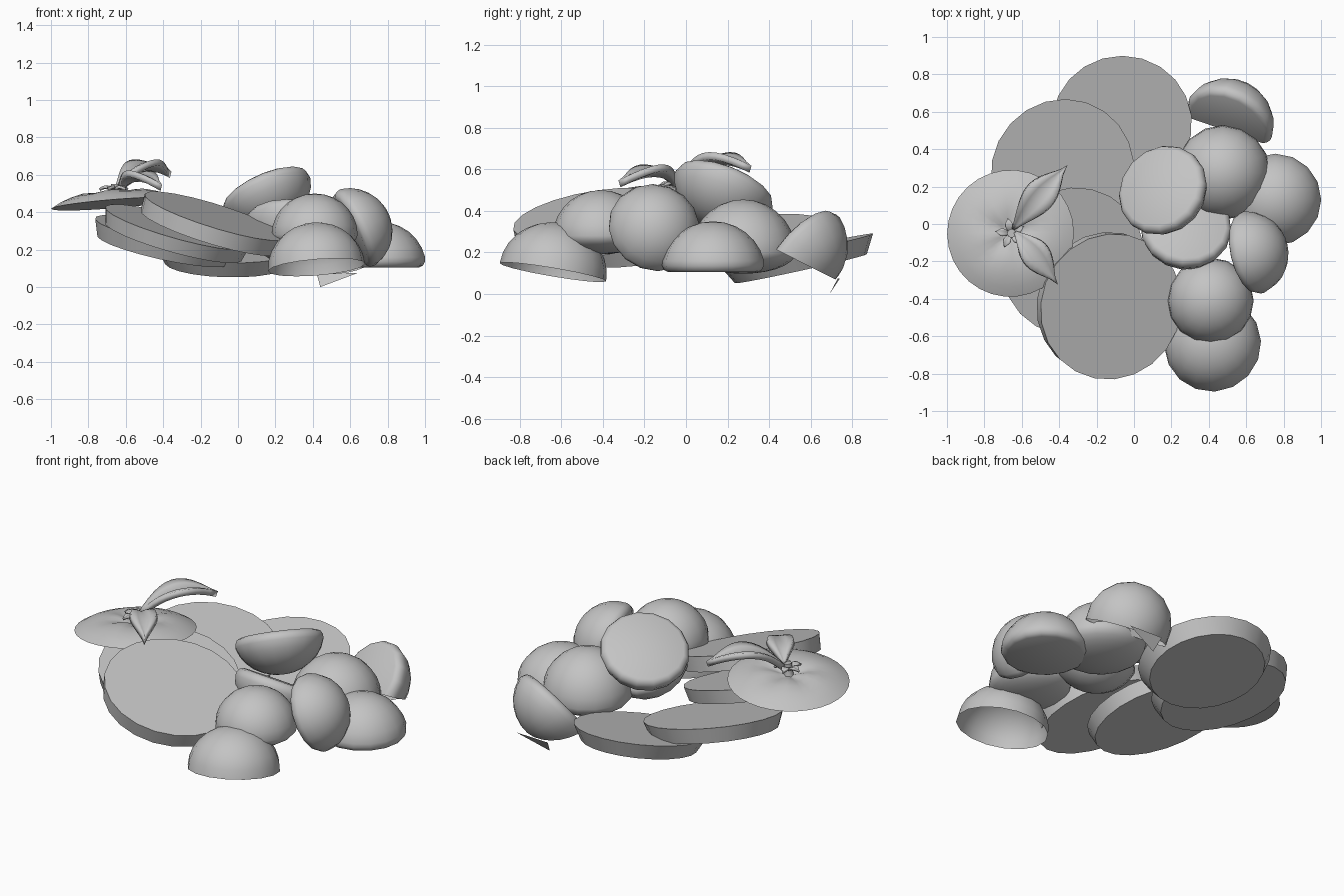
import bpy, bmesh
from math import sin, cos, pi, radians
from mathutils import Vector

if "Cube" in bpy.data.objects:
    bpy.data.objects.remove(bpy.data.objects["Cube"])

grey = bpy.data.materials.new("plain grey")
grey.use_nodes = True
grey.diffuse_color = (0.55, 0.55, 0.55, 1)
grey.node_tree.nodes["Principled BSDF"].inputs["Base Color"].default_value = (0.55, 0.55, 0.55, 1)


def finish(name, bm, smooth=0):
    bmesh.ops.remove_doubles(bm, verts=bm.verts, dist=0.0005)
    bmesh.ops.recalc_face_normals(bm, faces=bm.faces)
    me = bpy.data.meshes.new(name)
    bm.to_mesh(me)
    bm.free()
    me.materials.append(grey)
    ob = bpy.data.objects.new(name, me)
    bpy.context.collection.objects.link(ob)
    if smooth:
        bpy.ops.object.select_all(action='DESELECT')
        bpy.context.view_layer.objects.active = ob
        ob.select_set(True)
        bpy.ops.object.shade_smooth_by_angle(angle=radians(smooth))
    return ob


def skin(bm, rows, closed):
    """Join rows of points into a surface."""
    rows = [[bm.verts.new(p) for p in row] for row in rows]
    n = len(rows[0])
    for a, b in zip(rows, rows[1:]):
        for i in range(n if closed else n - 1):
            j = (i + 1) % n
            bm.faces.new((a[i], a[j], b[j], b[i]))


def lathe(name, profile, centre, axis, segs, smooth, lobe=0):
    """Spin a (radius, height, dent) profile about a tilted axis."""
    turn = Vector(axis).to_track_quat('Z', 'Y')
    rows = []
    for r, z, dent in profile:
        ring = []
        for k in range(segs):
            a = 2 * pi * k / segs
            h = z - dent * lobe * (0.5 + 0.5 * cos(5 * a))
            ring.append(turn @ Vector((r * cos(a), r * sin(a), h)) + Vector(centre))
        rows.append(ring)
    bm = bmesh.new()
    skin(bm, rows, True)
    return finish(name, bm, smooth)


def slice_disc(name, centre, slope_x, slope_y, r, r_low, thick=0.09):
    prof = [(0, 0, 0), (r, 0, 0), (r_low, -thick, 0), (0, -thick, 0)]
    lathe(name, prof, centre, (-slope_x, -slope_y, 1), 22, 30)


def half_ball(name, centre, axis, r, height, base="cut"):
    """Halved ball; axis points from the base to the dome top."""
    steps = 7
    arc = [(cos(pi / 2 * i / steps), sin(pi / 2 * i / steps)) for i in range(steps)] + [(0, 1)]
    prof = [(r * c, height * s, 0) for c, s in arc]
    if base == "cut":
        prof = [(0, 0, 0), (r * 0.85, 0, 0), (r * 0.93, 0.01, 0), (r * 0.97, 0.03, 0)] + prof[1:]
    elif base == "round":
        prof = [(r * c, -0.4 * height * s, 0) for c, s in reversed(arc[1:])] + prof
    return lathe(name, prof, centre, axis, 16, 50)


def leaf(name, base, mid, tip, width, fold, thick):
    """Folded leaf along a curved midrib."""
    base, mid, tip = Vector(base), Vector(mid), Vector(tip)
    side = (tip - base).cross(Vector((0, 0, 1))).normalized()
    rows = []
    for i in range(13):
        t = i / 12
        p = base * (1 - t) ** 2 + mid * 2 * t * (1 - t) + tip * t * t
        w = width * (0.15 + sin(pi * t ** 1.2)) * (1 - t ** 8)
        rows.append([p + side * w * s + Vector((0, 0, fold * w * (abs(s) - 0.4 * s * s)))
                     for s in (-1, -0.5, 0, 0.5, 1)])
    bm = bmesh.new()
    skin(bm, rows, False)
    ob = finish(name, bm, 70)
    mod = ob.modifiers.new("thickness", 'SOLIDIFY')
    mod.thickness = thick
    mod.offset = 0


# Round slices
slice_disc("slice_front", (-0.122, -0.442, 0.38), -0.31, 0.17, 0.395, 0.39)
slice_disc("slice_middle", (-0.325, -0.20, 0.32), -0.28, 0.16, 0.40, 0.38, 0.08)
slice_disc("slice_left", (-0.382, 0.28, 0.285), -0.22, 0.15, 0.392, 0.36)
slice_disc("slice_back", (-0.065, 0.533, 0.21), -0.03, 0.22, 0.375, 0.325)

# Halved balls
half_ball("ball_top", (0.138, 0.195, 0.53), (0.385, -0.343, -0.857), 0.257, 0.225)
half_ball("ball_inner", (0.28, 0.0, 0.36), (-0.05, -0.5, -0.85), 0.25, 0.23)
half_ball("ball_centre", (0.475, 0.275, 0.2), (0, 0, 1), 0.253, 0.255, "round")
half_ball("ball_side", (0.60, -0.16, 0.30), (0.87, 0.2, 0.42), 0.23, 0.225)
half_ball("ball_right", (0.755, 0.13, 0.105), (0, 0, 1), 0.252, 0.245)
half_ball("ball_front_upper", (0.41, -0.41, 0.28), (0, 0, 1), 0.23, 0.22, "round")
half_ball("ball_front_lower", (0.42, -0.64, 0.105), (-0.08, 0.17, 1), 0.26, 0.24, "open")

# Back ball, also trimmed underneath and left open
back = half_ball("ball_back", (0.5, 0.535, 0.225), (0.35, 0.7, -0.62), 0.25, 0.24)
bm = bmesh.new()
bm.from_mesh(back.data)
bmesh.ops.bisect_plane(bm, geom=bm.verts[:] + bm.edges[:] + bm.faces[:],
                       plane_co=(0.5, 0.56, 0.15), plane_no=(0, 0.45, 0.89), clear_inner=True)
bm.to_mesh(back.data)
bm.free()

# Loose skin flap under the back ball
bm = bmesh.new()
bm.faces.new([bm.verts.new(p) for p in ((0.44, 0.69, 0), (0.64, 0.73, 0.075), (0.42, 0.74, 0.075))])
finish("skin_flap", bm)

# Cut top with its lobed hollow
cap_profile = [(0, 0, 0), (0.34, 0, 0), (0.29, 0.028, 0), (0.23, 0.05, 0.2), (0.17, 0.065, 0.6),
               (0.11, 0.066, 1), (0.06, 0.052, 0.8), (0, 0.03, 0)]
lathe("cut_top", cap_profile, (-0.66, -0.05, 0.445), (-0.08, 0.07, 1), 30, 50, 0.015)

# Stem star and leaves
hub = Vector((-0.66, -0.05, 0.5))
lathe("stem", [(0.03, -0.03, 0), (0.02, 0.02, 0), (0.024, 0.05, 0), (0, 0.05, 0)], hub,
      (0.1, 0, 1), 8, 50)
for k in range(5):
    a = 2 * pi * k / 5 + 0.5
    out = Vector((cos(a), sin(a), 0))
    leaf("sepal_%d" % k, hub, hub + out * 0.04 + Vector((0, 0, 0.05)),
         hub + out * 0.08 + Vector((0, 0, 0.02)), 0.018, 0.3, 0.015)
leaf("leaf_back", (-0.64, -0.02, 0.53), (-0.54, 0.12, 0.7), (-0.36, 0.31, 0.6), 0.072, 0.6, 0.035)
leaf("leaf_front", (-0.63, -0.05, 0.53), (-0.55, -0.12, 0.63), (-0.41, -0.32, 0.53), 0.066, 0.6, 0.035)
